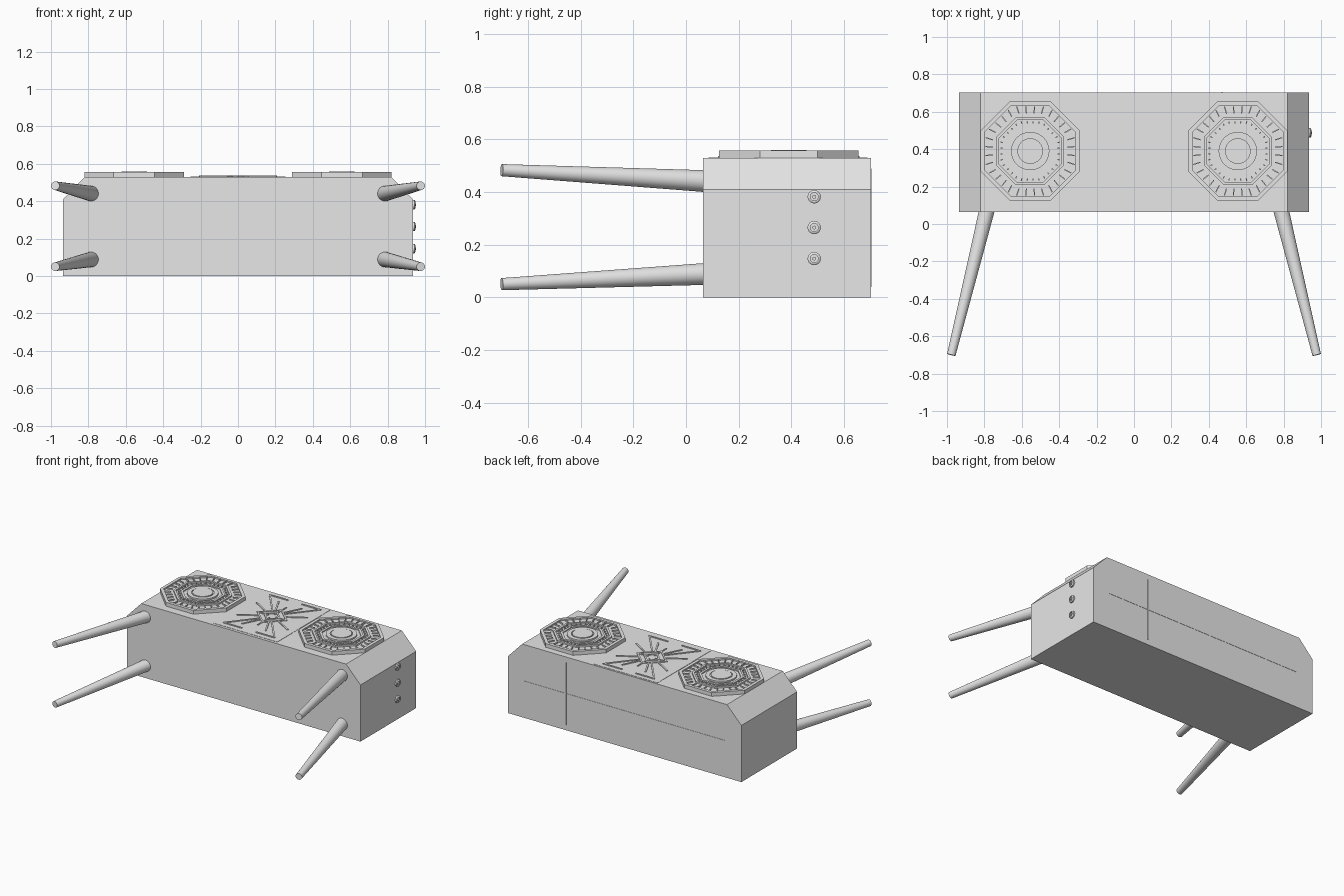
import bpy, bmesh
from math import cos, sin, pi, radians
from mathutils import Vector, Matrix

cube = bpy.data.objects.get("Cube")
if cube:
    bpy.data.objects.remove(cube, do_unlink=True)

GREY = (0.8, 0.8, 0.8, 1)
mat = bpy.data.materials.new("light grey")
mat.use_nodes = True
mat.diffuse_color = GREY
mat.node_tree.nodes["Principled BSDF"].inputs["Base Color"].default_value = GREY

TOP, BACK, MID_Y = 0.53, 0.702, 0.39


def finish(bm, name, smooth=False):
    bmesh.ops.recalc_face_normals(bm, faces=bm.faces)
    mesh = bpy.data.meshes.new(name)
    bm.to_mesh(mesh)
    bm.free()
    mesh.materials.append(mat)
    obj = bpy.data.objects.new(name, mesh)
    bpy.context.collection.objects.link(obj)
    if smooth:
        bpy.ops.object.select_all(action='DESELECT')
        obj.select_set(True)
        bpy.context.view_layer.objects.active = obj
        bpy.ops.object.shade_smooth_by_angle(angle=radians(30))
    return obj


def add_box(bm, lo, hi):
    lo, hi = Vector(lo), Vector(hi)
    m = Matrix.Translation((lo + hi) / 2) @ Matrix.Diagonal((*(hi - lo), 1))
    bmesh.ops.create_cube(bm, size=1, matrix=m)


def add_bar(bm, p, q, width, z0, z1):
    """Flat bar lying on the top between two xy points."""
    p, q = Vector(p), Vector(q)
    d = q - p
    mid = (p + q) / 2
    m = (Matrix.Translation((mid.x, mid.y, (z0 + z1) / 2))
         @ Matrix.Rotation(Vector((1, 0)).angle_signed(d) * -1, 4, 'Z')
         @ Matrix.Diagonal((d.length, width, z1 - z0, 1)))
    bmesh.ops.create_cube(bm, size=1, matrix=m)


def add_turned(bm, profile, sides, matrix):
    """Turn (apothem, height) points around z and cap the last ring."""
    rings = []
    for r, z in profile:
        r /= cos(pi / sides)
        rings.append([bm.verts.new(matrix @ Vector((
            r * cos((i + 0.5) * 2 * pi / sides),
            r * sin((i + 0.5) * 2 * pi / sides), z))) for i in range(sides)])
    for a, b in zip(rings, rings[1:]):
        for i in range(sides):
            j = (i + 1) % sides
            bm.faces.new((a[i], a[j], b[j], b[i]))
    bm.faces.new(rings[-1])


# Cabinet with two chamfered upper edges
bm = bmesh.new()
outline = [(-0.935, 0), (0.935, 0), (0.935, 0.41), (0.82, TOP), (-0.82, TOP), (-0.935, 0.41)]
face = bm.faces.new([bm.verts.new((x, 0.065, z)) for x, z in outline])
ext = bmesh.ops.extrude_face_region(bm, geom=[face])
verts = [v for v in ext["geom"] if isinstance(v, bmesh.types.BMVert)]
bmesh.ops.translate(bm, verts=verts, vec=(0, BACK - 0.065, 0))
finish(bm, "cabinet")

# Thin centre panel of the grille face
bm = bmesh.new()
add_box(bm, (-0.255, 0.085, TOP - 0.01), (0.255, 0.69, TOP + 0.002))
finish(bm, "centre_panel")

# Thin strips on the back
bm = bmesh.new()
add_box(bm, (-0.8, BACK - 0.01, 0.263), (0.8, BACK + 0.002, 0.267))
add_box(bm, (0.467, BACK - 0.01, 0.04), (0.473, BACK + 0.003, 0.49))
finish(bm, "back_strips")

# Tapered splayed legs
for side, sx in (("left", 1), ("right", -1)):
    for level, z0, z1 in (("upper", 0.44, 0.483), ("lower", 0.09, 0.05)):
        start, end = Vector((0.78 * sx, 0.1, z0)), Vector((0.977 * sx, -0.7, z1))
        d = end - start
        m = Matrix.Translation((start + end) / 2) @ d.to_track_quat('Z', 'Y').to_matrix().to_4x4()
        bm = bmesh.new()
        bmesh.ops.create_cone(bm, cap_ends=True, segments=32, radius1=0.042,
                              radius2=0.023, depth=d.length, matrix=m)
        finish(bm, f"{side}_{level}_leg", smooth=True)

# Octagonal speakers: stepped frame, round cone and radial ribs
FLOOR, RIM = 0.546, 0.557
for side, cx in (("left", 0.555), ("right", -0.555)):
    centre = Matrix.Translation((cx, MID_Y, 0))
    bm = bmesh.new()
    add_turned(bm, [(0.265, TOP - 0.005), (0.265, RIM), (0.243, RIM), (0.243, FLOOR),
                    (0.182, FLOOR), (0.182, RIM), (0.167, RIM), (0.167, FLOOR),
                    (0.138, FLOOR), (0.138, RIM - 0.003), (0.122, RIM - 0.003),
                    (0.122, FLOOR)], 8, centre)
    finish(bm, f"{side}_speaker_frame")

    bm = bmesh.new()
    add_turned(bm, [(0.102, FLOOR - 0.002), (0.102, RIM), (0.074, RIM), (0.074, RIM - 0.006),
                    (0.068, RIM - 0.006), (0.068, 0.56)], 40, centre)
    finish(bm, f"{side}_speaker_cone", smooth=True)

    bm = bmesh.new()
    for k in range(8):
        a = k * pi / 4
        out, along = Vector((cos(a), sin(a))), Vector((-sin(a), cos(a)))
        c = Vector((cx, MID_Y))
        for t in (-0.3, -0.1, 0.1, 0.3):
            add_bar(bm, c + out * 0.2 + along * t * 0.2, c + out * 0.238 + along * t * 0.24,
                    0.006, FLOOR - 0.002, RIM - 0.002)
            add_bar(bm, c + out * 0.147 + along * t * 0.15, c + out * 0.158 + along * t * 0.16,
                    0.006, FLOOR - 0.002, RIM - 0.002)
    finish(bm, f"{side}_speaker_ribs")

# Starburst between the speakers, one quadrant repeated four times
bm = bmesh.new()
quadrant = [((0.207, 0.263), (0.055, 0.263)), ((0.2, 0.26), (0.05, 0.075)),
            ((0.205, 0.115), (0.08, 0.04)), ((0.095, 0.21), (0.03, 0.08)),
            ((0.115, 0), (0, 0.11)), ((0.06, 0), (0, 0.06))]
for sx in (1, -1):
    for sy in (1, -1):
        for p, q in quadrant:
            add_bar(bm, (p[0] * sx, MID_Y + p[1] * sy), (q[0] * sx, MID_Y + q[1] * sy),
                    0.011, TOP - 0.004, TOP + 0.007)
    add_bar(bm, (0, MID_Y + 0.03 * sx), (0, MID_Y + 0.165 * sx), 0.009, TOP - 0.004, TOP + 0.007)
    add_bar(bm, (0.03 * sx, MID_Y), (0.12 * sx, MID_Y), 0.009, TOP - 0.004, TOP + 0.007)
finish(bm, "starburst")

# Control knobs on the left side
for i, z in enumerate((0.147, 0.265, 0.382)):
    bm = bmesh.new()
    m = Matrix.Translation((0.93, 0.487, z)) @ Matrix.Rotation(pi / 2, 4, 'Y')
    add_turned(bm, [(0.025, 0), (0.025, 0.014), (0.019, 0.018), (0.015, 0.018),
                    (0.015, 0.012), (0.007, 0.012), (0.007, 0.021)], 24, m)
    finish(bm, f"knob_{i + 1}", smooth=True)
